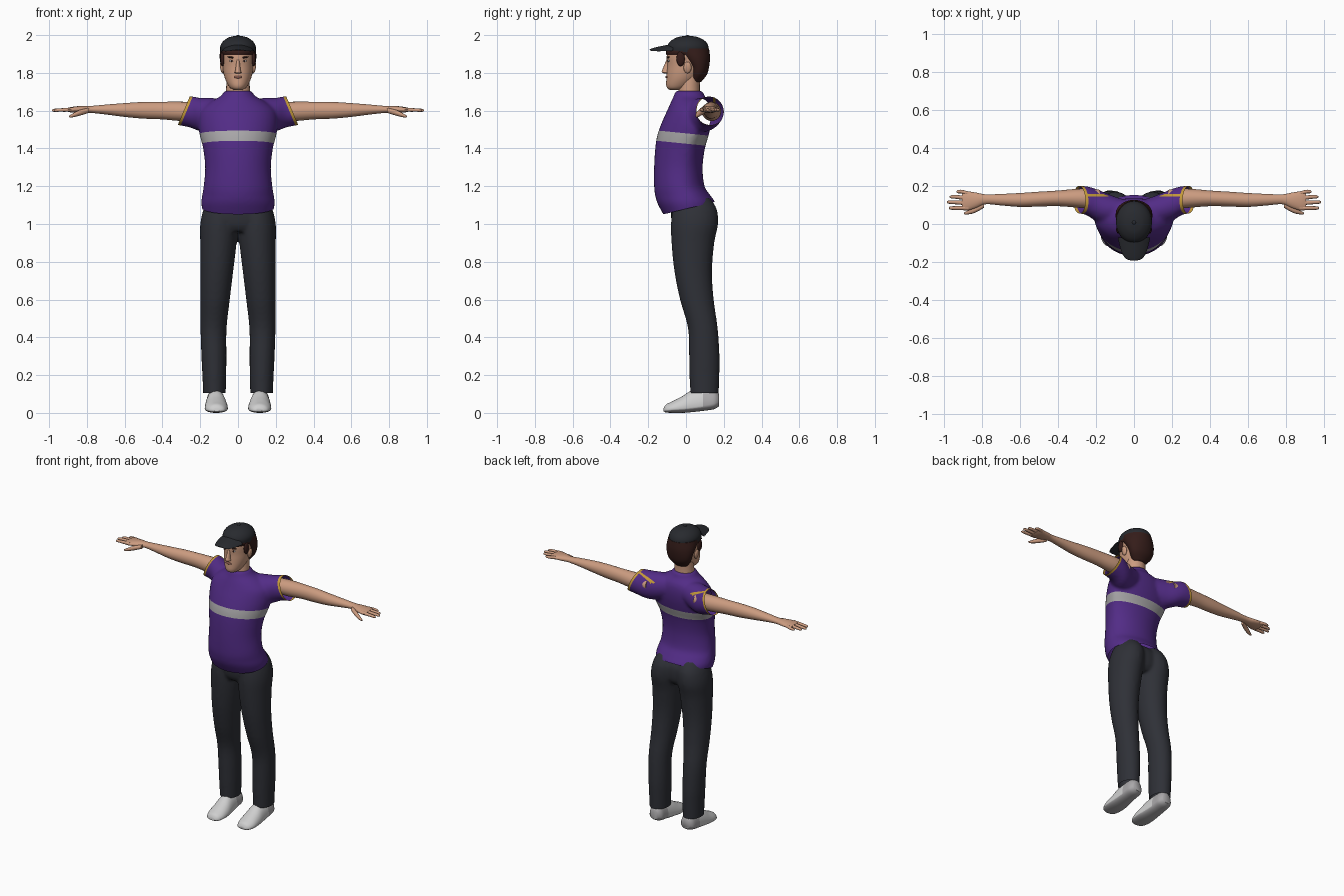
import bpy, bmesh, math
from mathutils import Vector, Matrix

cube = bpy.data.objects.get("Cube")
if cube:
    bpy.data.objects.remove(cube, do_unlink=True)


def material(name, rgb):
    m = bpy.data.materials.new(name)
    m.use_nodes = True
    m.diffuse_color = (*rgb, 1)
    bsdf = next(n for n in m.node_tree.nodes if n.type == 'BSDF_PRINCIPLED')
    bsdf.inputs["Base Color"].default_value = (*rgb, 1)
    return m


purple = material("purple cloth", (.085, .025, .24))
grey = material("grey", (.4, .39, .4))
yellow = material("yellow trim", (.55, .32, .04))
charcoal = material("charcoal cloth", (.028, .03, .038))
black = material("cap black", (.021, .023, .028))
skin = material("skin", (.6, .33, .215))
brown = material("dark brown hair", (.035, .012, .01))
white = material("shoe white", (.62, .62, .62))
lip = material("lip", (.36, .15, .11))


def blend(a, b, c, d, t):
    """Smooth curve through b and c."""
    return b + .5 * t * (c - a + t * (2 * a - 5 * b + 4 * c - d + t * (3 * (b - c) + d - a)))


def loft(bm, axis, rings, mirror=False, sides=24, steps=4):
    """Rings are (position, u low, u high, v low, v high[, v of widest point])."""
    rows = [r if len(r) == 6 else (*r, (r[3] + r[4]) / 2) for r in rings]
    fine = []
    for i in range(len(rows) - 1):
        four = [rows[max(i - 1, 0)], rows[i], rows[i + 1], rows[min(i + 2, len(rows) - 1)]]
        fine += [[blend(*v, k / steps) for v in zip(*four)] for k in range(steps)]
    fine.append(rows[-1])
    for sign in ((1, -1) if mirror else (1,)):
        loops = []
        for t, u0, u1, v0, v1, vc in fine:
            loop = []
            for k in range(sides):
                a = math.tau * k / sides
                u = (u0 + u1) / 2 + (u1 - u0) / 2 * math.cos(a)
                v = vc + (v1 - vc if math.sin(a) > 0 else vc - v0) * math.sin(a)
                x, y, z = {'x': (t, u, v), 'y': (u, t, v), 'z': (u, v, t)}[axis]
                loop.append(bm.verts.new((x * sign, y, z)))
            loops.append(loop)
        for a, b in zip(loops, loops[1:]):
            for k in range(sides):
                n = (k + 1) % sides
                bm.faces.new((a[k], a[n], b[n], b[k]))
        bm.faces.new(loops[0])
        bm.faces.new(loops[-1])


def blob(bm, loc, size, tilt=0, mirror=False):
    """Ellipsoid of the given full size."""
    for s in ((1, -1) if mirror else (1,)):
        m = (Matrix.Translation((loc[0] * s, loc[1], loc[2])) @ Matrix.Rotation(tilt * s, 4, 'Y')
             @ Matrix.Diagonal((*size, 1)))
        bmesh.ops.create_uvsphere(bm, u_segments=16, v_segments=10, radius=.5, matrix=m)


def cut(bm, co, no, clear=False):
    bmesh.ops.bisect_plane(bm, geom=bm.verts[:] + bm.edges[:] + bm.faces[:], dist=1e-5,
                           plane_co=co, plane_no=no, clear_outer=clear)


def finish(name, bm, mats, angle=50):
    bmesh.ops.recalc_face_normals(bm, faces=bm.faces[:])
    me = bpy.data.meshes.new(name)
    bm.to_mesh(me)
    bm.free()
    for m in mats:
        me.materials.append(m)
    me.shade_smooth()
    me.set_sharp_from_angle(angle=math.radians(angle))
    ob = bpy.data.objects.new(name, me)
    bpy.context.collection.objects.link(ob)
    return ob


def fuse(bm, voxel, rounds):
    """Union overlapping volumes into one smooth skin."""
    ob = finish("fuse_helper", bm, [])
    mod = ob.modifiers.new("union", 'REMESH')
    mod.mode, mod.voxel_size = 'VOXEL', voxel
    mod = ob.modifiers.new("soften", 'SMOOTH')
    mod.factor, mod.iterations = .5, rounds
    me = bpy.data.meshes.new_from_object(ob.evaluated_get(bpy.context.evaluated_depsgraph_get()))
    bpy.data.objects.remove(ob, do_unlink=True)
    out = bmesh.new()
    out.from_mesh(me)
    bpy.data.meshes.remove(me)
    return out


# Shirt: body and sleeves fused, then cut at hem, cuffs and stripe
bm = bmesh.new()
loft(bm, 'z', [(z, -w, w, f, b, c) for z, w, f, b, c in (
    (1.0, .17, -.09, .14, .02), (1.1, .194, -.147, .158, .01), (1.15, .19, -.163, .13, 0),
    (1.2, .182, -.169, .098, -.02), (1.3, .174, -.169, .088, -.02), (1.4, .185, -.163, .1, 0),
    (1.47, .203, -.152, .12, .03), (1.54, .212, -.127, .133, .05), (1.6, .2, -.1, .135, .05),
    (1.645, .15, -.08, .125, .04), (1.675, .095, -.066, .1, .02), (1.705, .07, -.055, .088, .015))],
    sides=40)
loft(bm, 'x', [(.06, .02, .13, 1.52, 1.66), (.14, .0, .16, 1.49, 1.668), (.2, .015, .185, 1.49, 1.668),
               (.26, .05, .2, 1.512, 1.676), (.36, .06, .2, 1.53, 1.65)], mirror=True)
bm = fuse(bm, .01, 6)
cut(bm, (0, 0, 1.08), (0, .24, -1), True)
low, high = Vector((0, 0, 1.425)), Vector((0, 0, 1.48))
tilt = Vector((0, .1, 1))
cut(bm, low, tilt)
cut(bm, high, tilt)
for y in (.144, .157):
    cut(bm, (0, y, 0), (0, 1, 0))
cuffs = [(Vector((s * .285, 0, 1.605)), Vector((s, 0, -.0 - .42 * -1))) for s in (1, -1)]
for co, no in cuffs:
    cut(bm, co, no, True)
    cut(bm, co - Vector((math.copysign(.016, co.x), 0, 0)), no)
for f in bm.faces:
    c = f.calc_center_median()
    if any((c - co).dot(no) > -.016 for co, no in cuffs):
        f.material_index = 2
    elif .144 < c.y < .157 and c.z > 1.62 and abs(c.x) > .13:
        f.material_index = 2
    elif (c - low).dot(tilt) > 0 > (c - high).dot(tilt):
        f.material_index = 1
finish("shirt", bm, [purple, grey, yellow])

# Trousers: legs and pelvis fused
bm = bmesh.new()
loft(bm, 'z', [(.06, .066, .183, .025, .172), (.2, .062, .189, .018, .177), (.3, .061, .194, .016, .178),
               (.45, .06, .199, .01, .168), (.6, .043, .199, -.032, .147), (.75, .025, .199, -.062, .138),
               (.9, .007, .2, -.077, .15), (1.0, 0, .2, -.08, .17), (1.08, 0, .182, -.07, .163),
               (1.14, .02, .15, -.04, .125)], mirror=True)
loft(bm, 'z', [(.96, -.12, .12, -.055, .12), (1.0, -.185, .185, -.075, .145),
               (1.08, -.18, .18, -.08, .145), (1.13, -.155, .155, -.07, .115)])
bm = fuse(bm, .01, 5)
cut(bm, (0, 0, .105), (0, 0, -1), True)
finish("trousers", bm, [charcoal])

# Shoes with grey heel and sole
bm = bmesh.new()
loft(bm, 'y', [(-.118, .09, .135, .008, .025, .014), (-.105, .07, .158, .002, .045, .015),
               (-.07, .056, .174, 0, .062, .02), (-.02, .054, .176, 0, .088, .024),
               (.03, .06, .173, .004, .118, .03), (.1, .068, .169, .012, .13, .04),
               (.15, .07, .166, .02, .125, .05), (.175, .088, .148, .035, .1, .06)], mirror=True)
cut(bm, (0, .09, 0), (0, 1, 0))
bmesh.ops.recalc_face_normals(bm, faces=bm.faces[:])
for f in bm.faces:
    f.material_index = int(f.calc_center_median().y > .09 or f.normal.z < -.6)
finish("shoes", bm, [white, grey])

# Arms and hands
bm = bmesh.new()
loft(bm, 'x', [(.18, .08, .18, 1.56, 1.64), (.28, .085, .186, 1.545, 1.647), (.4, .094, .176, 1.554, 1.647),
               (.5, .092, .17, 1.558, 1.646), (.6, .09, .163, 1.567, 1.64), (.7, .098, .158, 1.58, 1.632),
               (.78, .104, .156, 1.588, 1.625), (.83, .085, .165, 1.587, 1.625),
               (.88, .07, .172, 1.59, 1.62), (.905, .075, .165, 1.596, 1.614)], mirror=True)
for y0, y1, tip in ((.158, .17, .935), (.135, .143, .97), (.11, .115, .985), (.084, .084, .975)):
    loft(bm, 'x', [(.87, y0 - .012, y0 + .012, 1.594, 1.617), (tip - .03, y1 - .01, y1 + .01, 1.594, 1.612),
                   (tip - .008, y1 - .008, y1 + .008, 1.594, 1.609), (tip, y1 - .003, y1 + .003, 1.598, 1.604)],
         mirror=True, sides=10)
loft(bm, 'x', [(.79, .085, .115, 1.588, 1.615), (.84, .058, .088, 1.573, 1.603),
               (.88, .05, .068, 1.564, 1.582), (.895, .052, .06, 1.566, 1.573)], mirror=True, sides=12)
finish("arms", bm, [skin])

# Head, neck, nose and ears
bm = bmesh.new()
loft(bm, 'z', [(z, -w, w, f, b) for z, w, f, b in (
    (1.71, .022, -.085, -.02), (1.718, .038, -.098, .0), (1.735, .052, -.105, .03), (1.765, .067, -.104, .06),
    (1.8, .077, -.102, .085), (1.84, .082, -.1, .105), (1.89, .084, -.102, .11), (1.93, .078, -.09, .1),
    (1.96, .05, -.05, .06))], sides=32)
loft(bm, 'z', [(1.65, -.066, .066, -.045, .078), (1.71, -.063, .063, -.04, .073), (1.79, -.06, .06, -.03, .075)])
loft(bm, 'z', [(1.796, -.01, .01, -.112, -.08), (1.802, -.019, .019, -.127, -.08),
               (1.815, -.014, .014, -.126, -.08), (1.87, -.008, .008, -.103, -.08)], sides=12)
blob(bm, (.085, .008, 1.828), (.02, .042, .062), .15, True)
finish("head", bm, [skin])

# Hair: nape, band under the cap, sideburns
bm = bmesh.new()
loft(bm, 'z', [(1.752, -.045, .045, .02, .08), (1.79, -.075, .075, .02, .11), (1.83, -.089, .089, .012, .122),
               (1.88, -.097, .097, -.03, .127), (1.93, -.094, .094, -.08, .122)], sides=32)
loft(bm, 'z', [(1.895, -.086, .086, -.104, .11), (1.91, -.092, .092, -.107, .12), (1.93, -.09, .09, -.1, .12)])
blob(bm, (.082, -.028, 1.875), (.024, .045, .08), 0, True)
finish("hair", bm, [brown])

# Face details
for name, loc, size, lean, mat in (("eyebrows", (.034, -.093, 1.882), (.042, .012, .009), -.15, brown),
                                   ("eye_whites", (.033, -.091, 1.864), (.026, .011, .011), 0, white),
                                   ("pupils", (.033, -.095, 1.864), (.011, .008, .011), 0, brown)):
    bm = bmesh.new()
    blob(bm, loc, size, lean, True)
    finish(name, bm, [mat])
bm = bmesh.new()
blob(bm, (0, -.101, 1.778), (.046, .016, .014))
finish("lips", bm, [lip])

# Cap with brim and button
bm = bmesh.new()
loft(bm, 'y', [(-.192, -.018, .018, 1.92, 1.925), (-.18, -.046, .046, 1.92, 1.93), (-.14, -.068, .068, 1.927, 1.94),
               (-.07, -.086, .086, 1.938, 1.954)], sides=28)
for v in bm.verts:
    v.co.z -= 4 * v.co.x ** 2
loft(bm, 'z', [(z, -w, w, f, b) for z, w, f, b in (
    (1.91, .092, -.102, .12), (1.94, .094, -.1, .119), (1.966, .08, -.084, .104),
    (1.986, .053, -.052, .072), (1.994, .026, -.02, .04), (1.997, .006, .002, .014))], sides=32)
blob(bm, (0, .008, 1.996), (.02, .02, .008))
finish("cap", bm, [black])
